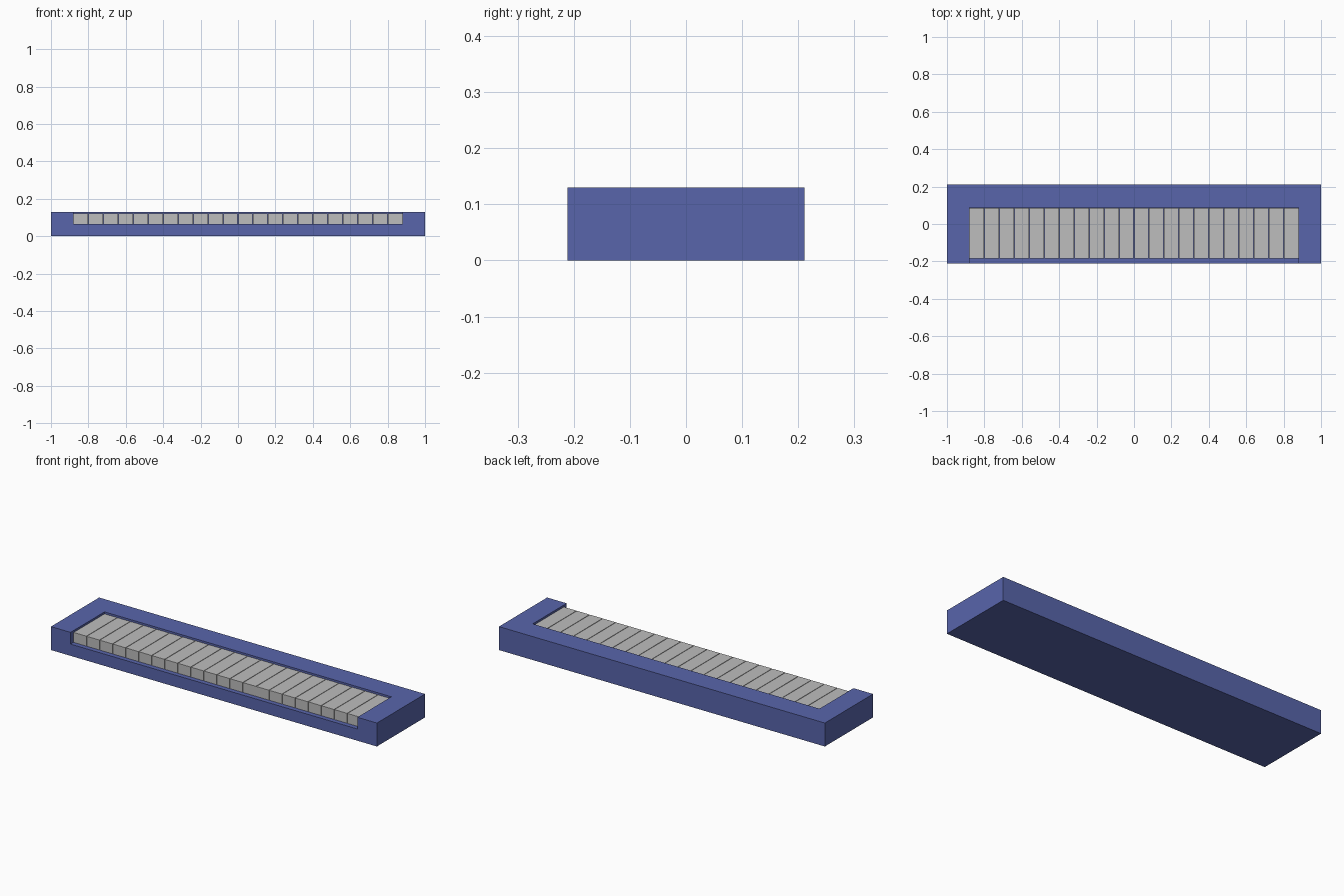
import bpy
import bmesh

cube = bpy.data.objects.get("Cube")
if cube:
    bpy.data.objects.remove(cube, do_unlink=True)


def material(name, rgb):
    mat = bpy.data.materials.new(name)
    mat.use_nodes = True
    mat.diffuse_color = (*rgb, 1)
    mat.node_tree.nodes["Principled BSDF"].inputs["Base Color"].default_value = (*rgb, 1)
    return mat


def mesh_object(name, bm, mat):
    bmesh.ops.recalc_face_normals(bm, faces=bm.faces)
    mesh = bpy.data.meshes.new(name)
    bm.to_mesh(mesh)
    bm.free()
    mesh.materials.append(mat)
    obj = bpy.data.objects.new(name, mesh)
    bpy.context.collection.objects.link(obj)
    return obj


def box(name, low, high, mat):
    bm = bmesh.new()
    bmesh.ops.create_cube(bm, size=1)
    for v in bm.verts:
        v.co = [(a + b) / 2 + c * (b - a) for a, b, c in zip(low, high, v.co)]
    return mesh_object(name, bm, mat)


blue = material("slate blue", (0.098, 0.130, 0.407))
grey = material("light grey", (0.51, 0.51, 0.51))

HALF, DEPTH, HEIGHT = 1.0, 0.211, 0.13
POCKET, BACK, FLOOR = 0.88, 0.087, 0.065

# Case with a recess open to the top and the front
case = box("case", (-HALF, -DEPTH, 0), (HALF, DEPTH, HEIGHT), blue)
cutter = box("recess_cutter", (-POCKET, -DEPTH - 0.1, FLOOR), (POCKET, BACK, HEIGHT + 0.1), blue)
cutter.hide_render = True
cutter.hide_viewport = True
cut = case.modifiers.new("recess", 'BOOLEAN')
cut.operation = 'DIFFERENCE'
cut.solver = 'EXACT'
cut.object = cutter

# Apply the cut, then remove the cutter
bpy.context.view_layer.update()
cut_mesh = bpy.data.meshes.new_from_object(case.evaluated_get(bpy.context.evaluated_depsgraph_get()))
case.modifiers.clear()
case.data = cut_mesh
bpy.data.objects.remove(cutter, do_unlink=True)

# Row of equal keys separated by hairline gaps
KEYS, GAP = 22, 0.003
pitch = 2 * POCKET / KEYS
for i in range(KEYS):
    x = -POCKET + i * pitch
    box(f"key_{i + 1}", (x + GAP / 2, -0.185, FLOOR), (x + pitch - GAP / 2, 0.085, 0.12), grey)
